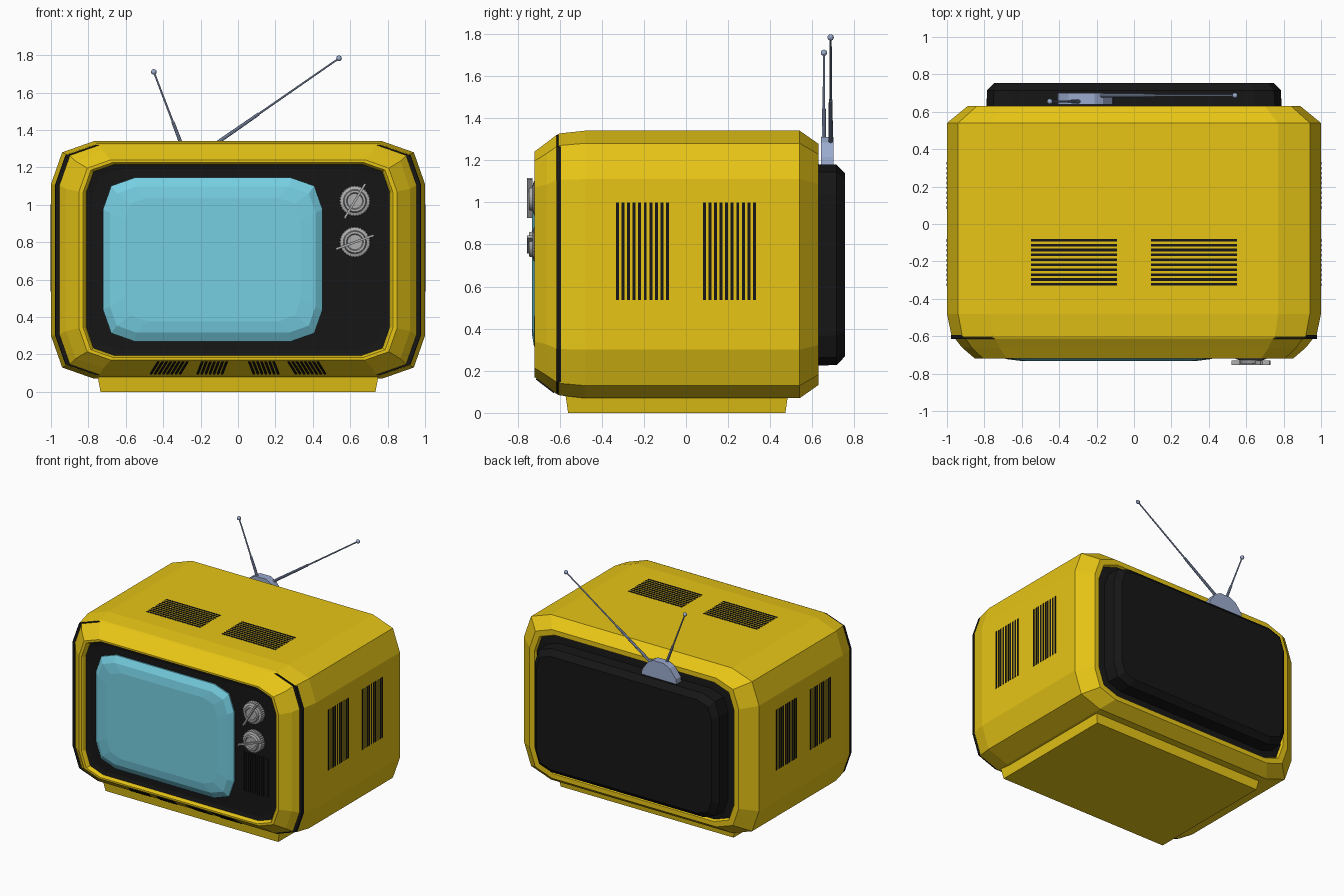
import bpy, bmesh, math
from mathutils import Vector

if "Cube" in bpy.data.objects:
    bpy.data.objects.remove(bpy.data.objects["Cube"])


def material(name, rgb):
    m = bpy.data.materials.new(name)
    m.diffuse_color = (*rgb, 1)
    m.use_nodes = True
    m.node_tree.nodes["Principled BSDF"].inputs["Base Color"].default_value = m.diffuse_color
    return m


YELLOW = material("yellow", (0.80, 0.56, 0.008))
BLACK = material("black", (0.008, 0.008, 0.008))
CYAN = material("cyan", (0.18, 0.62, 0.76))
STEEL = material("steel", (0.33, 0.41, 0.62))
GREY = material("grey", (0.42, 0.42, 0.42))


def finish(name, bm, mat):
    bmesh.ops.recalc_face_normals(bm, faces=bm.faces)
    me = bpy.data.meshes.new(name)
    bm.to_mesh(me)
    bm.free()
    ob = bpy.data.objects.new(name, me)
    bpy.context.collection.objects.link(ob)
    me.materials.append(mat)
    return ob


def skin(bm, rings):
    """Join equal-length closed loops of points and cap both ends."""
    loops = [[bm.verts.new(p) for p in r] for r in rings]
    for a, b in zip(loops, loops[1:]):
        n = len(a)
        for i in range(n):
            bm.faces.new((a[i], a[(i + 1) % n], b[(i + 1) % n], b[i]))
    bm.faces.new(loops[0])
    bm.faces.new(loops[-1])


def outline(y, hw, hh, c, cx=0.0, cz=0.705):
    """Twelve-sided rounded rectangle in the xz plane."""
    k = c * 0.26
    corner = [(hw - c, hh), (hw - k, hh - k), (hw, hh - c)]
    pts = corner + [(x, -z) for x, z in corner[::-1]]
    pts += [(-x, z) for x, z in pts[::-1]]
    return [(cx + x, y, cz + z) for x, z in pts]


def loft(name, mat, rows, **kw):
    bm = bmesh.new()
    skin(bm, [outline(*r, **kw) for r in rows])
    return finish(name, bm, mat)


def slats(name, mat, quads, depth):
    """Many thin prisms, each a quad pushed along depth."""
    bm = bmesh.new()
    d = Vector(depth)
    for q in quads:
        skin(bm, [[Vector(p) - d for p in q], [Vector(p) + d for p in q]])
    return finish(name, bm, mat)


def rods(name, mat, pieces, sides=10):
    """Straight round bars between two points: (start, end, r1, r2)."""
    bm = bmesh.new()
    for a, b, r1, r2 in pieces:
        a, b = Vector(a), Vector(b)
        q = (b - a).to_track_quat('Z', 'Y')
        rings = []
        for p, r in ((a, r1), (b, r2)):
            rings.append([p + q @ Vector((r * math.cos(t), r * math.sin(t), 0))
                          for t in (2 * math.pi * i / sides for i in range(sides))])
        skin(bm, rings)
    return finish(name, bm, mat)


# Cabinet: recessed front, bevelled bezel, body, bevelled recessed back
loft("cabinet", YELLOW, [
    (-0.67, 0.805, 0.505, 0.15), (-0.712, 0.82, 0.517, 0.155),
    (-0.72, 0.828, 0.522, 0.16), (-0.72, 0.85, 0.535, 0.17),
    (-0.66, 0.92, 0.58, 0.20), (-0.615, 0.955, 0.615, 0.215),
    (-0.60, 0.975, 0.622, 0.22), (-0.48, 1.0, 0.635, 0.23),
    (0.54, 1.0, 0.635, 0.23), (0.63, 0.89, 0.572, 0.19),
    (0.63, 0.85, 0.535, 0.17), (0.60, 0.835, 0.52, 0.165)])

# Black trim line behind the bezel, showing at sides and corners
loft("trim_band", BLACK, [(-0.616, 0.977, 0.614, 0.215), (-0.594, 0.979, 0.614, 0.215)])

# Front mask and screen
loft("front_panel", BLACK, [
    (-0.65, 0.811, 0.511, 0.15), (-0.692, 0.811, 0.511, 0.15),
    (-0.685, 0.775, 0.485, 0.14)])
loft("screen", CYAN, [
    (-0.66, 0.587, 0.438, 0.17), (-0.695, 0.587, 0.438, 0.17),
    (-0.722, 0.55, 0.39, 0.14), (-0.732, 0.47, 0.33, 0.12)], cx=-0.135, cz=0.707)

# Back cover
loft("back_cover", BLACK, [
    (0.59, 0.842, 0.528, 0.165), (0.612, 0.842, 0.528, 0.165),
    (0.618, 0.79, 0.478, 0.14), (0.715, 0.785, 0.476, 0.14),
    (0.755, 0.745, 0.435, 0.12)], cz=0.703)

# Plinth
bm = bmesh.new()
skin(bm, [[(-w, f, z), (w, f, z), (w, b, z), (-w, b, z)]
          for z, w, f, b in ((0, 0.735, -0.56, 0.472), (0.09, 0.752, -0.573, 0.485))])
finish("plinth", bm, YELLOW)

# Top vents
quads = []
for s in (-1, 1):
    for i in range(10):
        y = -0.323 + i * 0.0263
        quads.append([(s * 0.09, y - .007, 1.34), (s * 0.55, y - .007, 1.34),
                      (s * 0.55, y + .007, 1.34), (s * 0.09, y + .007, 1.34)])
slats("top_vents", BLACK, quads, (0, 0, 0.002))

# Side vents
for s, side in ((-1, "left"), (1, "right")):
    quads = []
    for y0 in (-0.325, 0.088):
        for i in range(10):
            y = y0 + i * 0.0263
            quads.append([(s, y - .007, 0.535), (s, y + .007, 0.535),
                          (s, y + .007, 1.0), (s, y - .007, 1.0)])
    slats(side + "_vents", BLACK, quads, (0.002, 0, 0))

# Slanted vents under the front lip
quads = []
for s in (-1, 1):
    for x0, x1, lean, n in ((0.31, 0.465, 0.04, 8), (0.085, 0.215, 0.025, 7)):
        for i in range(n):
            x = x0 + (x1 - x0) * i / (n - 1)
            lo, hi = (-0.625, 0.0975), (-0.71, 0.1625)
            quads.append([(s * (x - .006), *lo), (s * (x + .006), *lo),
                          (s * (x + .006 - lean), *hi), (s * (x - .006 - lean), *hi)])
slats("lip_vents", BLACK, quads, (0, -0.003, -0.004))

# Speaker grille
quads = []
for i in range(12):
    x = 0.53 + i * 0.0185
    quads.append([(x - .005, -0.686, 0.39), (x + .005, -0.686, 0.39),
                  (x + .005, -0.686, 0.69), (x - .005, -0.686, 0.69)])
slats("speaker_grille", BLACK, quads, (0, 0.005, 0))

# Ribbed knobs with a pointer bar
for name, cz, ang in (("upper", 1.02, 59), ("lower", 0.80, 20)):
    rings = []
    for y, r, rib in ((-0.68, 0.085, 0.005), (-0.722, 0.082, 0.005),
                      (-0.728, 0.062, 0.0), (-0.745, 0.057, 0.0),
                      (-0.745, 0.045, 0.0), (-0.738, 0.04, 0.0)):
        rings.append([(0.625 + (r - rib * (i % 2)) * math.cos(i * math.pi / 32), y,
                       cz + (r - rib * (i % 2)) * math.sin(i * math.pi / 32)) for i in range(64)])
    bm = bmesh.new()
    skin(bm, rings)
    finish(name + "_knob", bm, GREY)
    d = Vector((math.cos(math.radians(ang)), 0, math.sin(math.radians(ang))))
    n = Vector((-d.z, 0, d.x)) * 0.006
    c = Vector((0.625, -0.742, cz))
    slats(name + "_pointer", GREY,
          [[c - d * .108 - n, c + d * .108 - n, c + d * .108 + n, c - d * .108 + n]], (0, 0.013, 0))

# Antenna bracket: faceted half dome
prof = [(-.41, 1.17), (-.11, 1.17), (-.115, 1.215), (-.165, 1.285), (-.21, 1.31),
        (-.30, 1.31), (-.35, 1.285), (-.405, 1.215)]
bm = bmesh.new()
skin(bm, [[(x, y, z) for x, z in prof] for y in (0.64, 0.70)])
finish("antenna_bracket", bm, STEEL)

# Telescopic antenna rods with ball tips
for name, a, b in (("left", (-0.275, 0.655, 1.25), (-0.45, 0.655, 1.71)),
                   ("right", (-0.20, 0.687, 1.27), (0.54, 0.687, 1.783))):
    a, b = Vector(a), Vector(b)
    m = a.lerp(b, 0.42)
    rods(name + "_antenna", STEEL, [(a, m, 0.011, 0.009), (m, b, 0.006, 0.005)])
    bm = bmesh.new()
    bmesh.ops.create_uvsphere(bm, u_segments=12, v_segments=8, radius=0.015)
    bmesh.ops.translate(bm, verts=bm.verts, vec=b)
    finish(name + "_antenna_tip", bm, STEEL)
